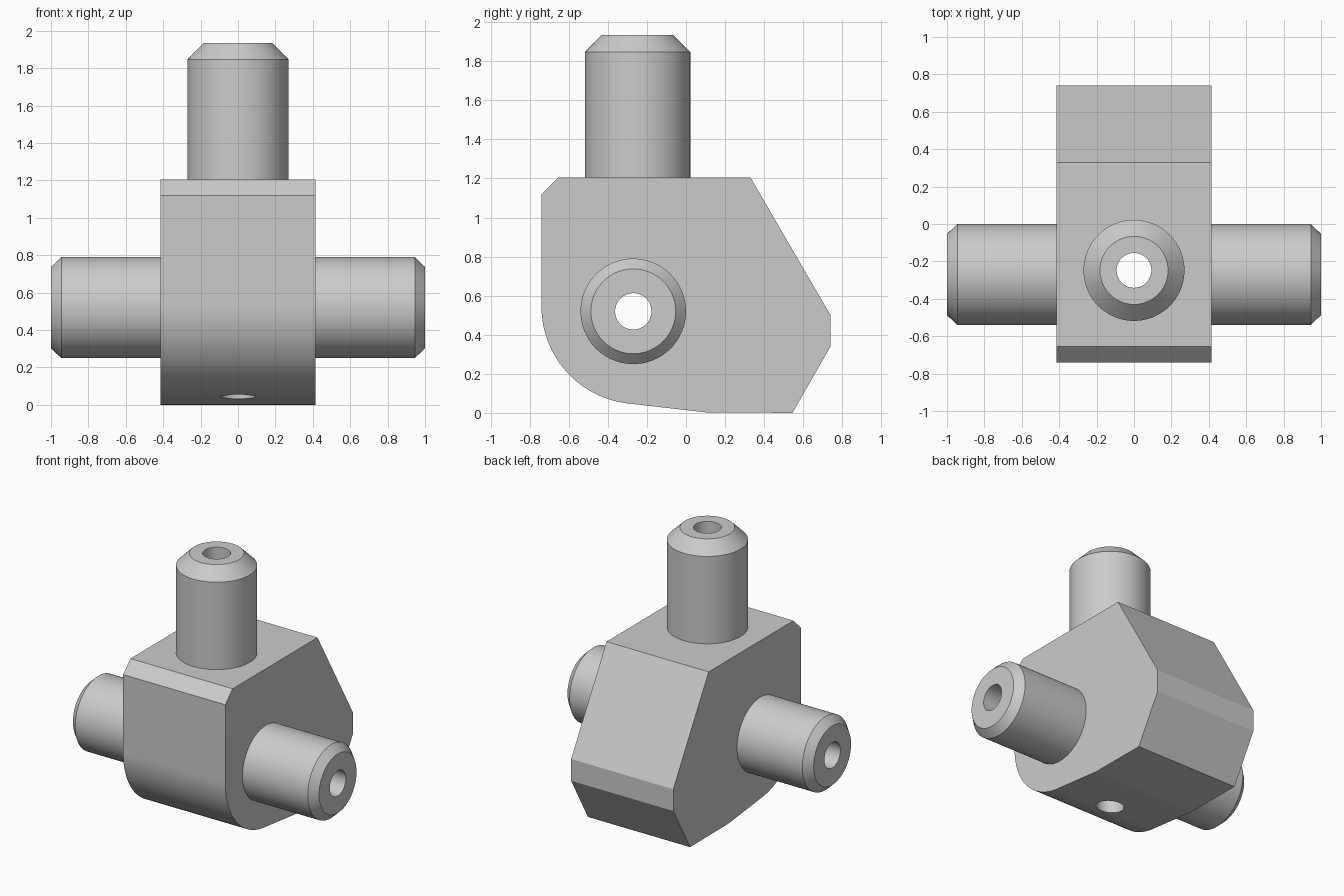
import bpy
import bmesh
import math
from mathutils import Matrix, Vector

default = bpy.data.objects.get("Cube")
if default:
    bpy.data.objects.remove(default, do_unlink=True)

SIDES = 96
HALF_WIDTH = 0.415
SHAFT_Y, SHAFT_Z = -0.27, 0.52
POST_Y = -0.248
RADIUS, BORE = 0.27, 0.093

grey = bpy.data.materials.new("plain grey")
grey.use_nodes = True
grey.diffuse_color = (0.6, 0.6, 0.6, 1)
grey.node_tree.nodes["Principled BSDF"].inputs["Base Color"].default_value = grey.diffuse_color


def finish(name, bm):
    bmesh.ops.recalc_face_normals(bm, faces=bm.faces)
    mesh = bpy.data.meshes.new(name)
    bm.to_mesh(mesh)
    bm.free()
    mesh.materials.append(grey)
    obj = bpy.data.objects.new(name, mesh)
    bpy.context.collection.objects.link(obj)
    return obj


def turned(name, profile, matrix):
    """Solid of revolution from (radius, height) rings, capped at both ends."""
    bm = bmesh.new()
    rings = []
    for r, h in profile:
        angles = [2 * math.pi * i / SIDES for i in range(SIDES)]
        rings.append([bm.verts.new(matrix @ Vector((r * math.cos(a), r * math.sin(a), h)))
                      for a in angles])
    for low, high in zip(rings, rings[1:]):
        for i in range(SIDES):
            j = (i + 1) % SIDES
            bm.faces.new((low[i], low[j], high[j], high[i]))
    bm.faces.new(rings[0][::-1])
    bm.faces.new(rings[-1])
    return finish(name, bm)


def boolean(target, tool, operation):
    mod = target.modifiers.new(operation.lower(), 'BOOLEAN')
    mod.operation = operation
    mod.solver = 'EXACT'
    mod.object = tool
    bpy.context.view_layer.objects.active = target
    bpy.ops.object.modifier_apply(modifier=mod.name)
    bpy.data.objects.remove(tool, do_unlink=True)


# Block: side profile with a rounded lower front, extruded across the width
outline = [(-0.74, 1.12), (-0.655, 1.205), (0.33, 1.205), (0.74, 0.5),
           (0.74, 0.34), (0.545, 0), (0.1, 0.003)]
steps = 28
for i in range(steps + 1):
    a = math.radians(263 - 83 * i / steps)
    outline.append((-0.24 + 0.5 * math.cos(a), 0.545 + 0.5 * math.sin(a)))
bm = bmesh.new()
side = bm.faces.new([bm.verts.new((-HALF_WIDTH, y, z)) for y, z in outline])
extruded = bmesh.ops.extrude_face_region(bm, geom=[side], use_keep_orig=True)
bmesh.ops.translate(bm, vec=(2 * HALF_WIDTH, 0, 0),
                    verts=[v for v in extruded["geom"] if isinstance(v, bmesh.types.BMVert)])
block = finish("block_with_shafts", bm)

# Cross shaft and upright post, both with chamfered ends
across = Matrix.Translation((0, SHAFT_Y, SHAFT_Z)) @ Matrix.Rotation(math.pi / 2, 4, 'Y')
upright = Matrix.Translation((0, POST_Y, 0))
shaft = turned("cross_shaft", [(0.217, -1), (RADIUS, -0.945), (RADIUS, 0.945), (0.217, 1)], across)
post = turned("upright_post", [(RADIUS, 0.9), (RADIUS, 1.847), (0.182, 1.935)], upright)
boolean(block, shaft, 'UNION')
boolean(block, post, 'UNION')

# Bores running right through both axes
for name, matrix in (("cross_bore", across), ("upright_bore", upright)):
    cutter = turned(name, [(BORE, -1.2), (BORE, 2.2)], matrix)
    cutter.hide_render = True
    boolean(block, cutter, 'DIFFERENCE')

# Smooth the round surfaces only
bpy.ops.object.select_all(action='DESELECT')
block.select_set(True)
bpy.context.view_layer.objects.active = block
bpy.ops.object.shade_smooth_by_angle(angle=math.radians(6))
